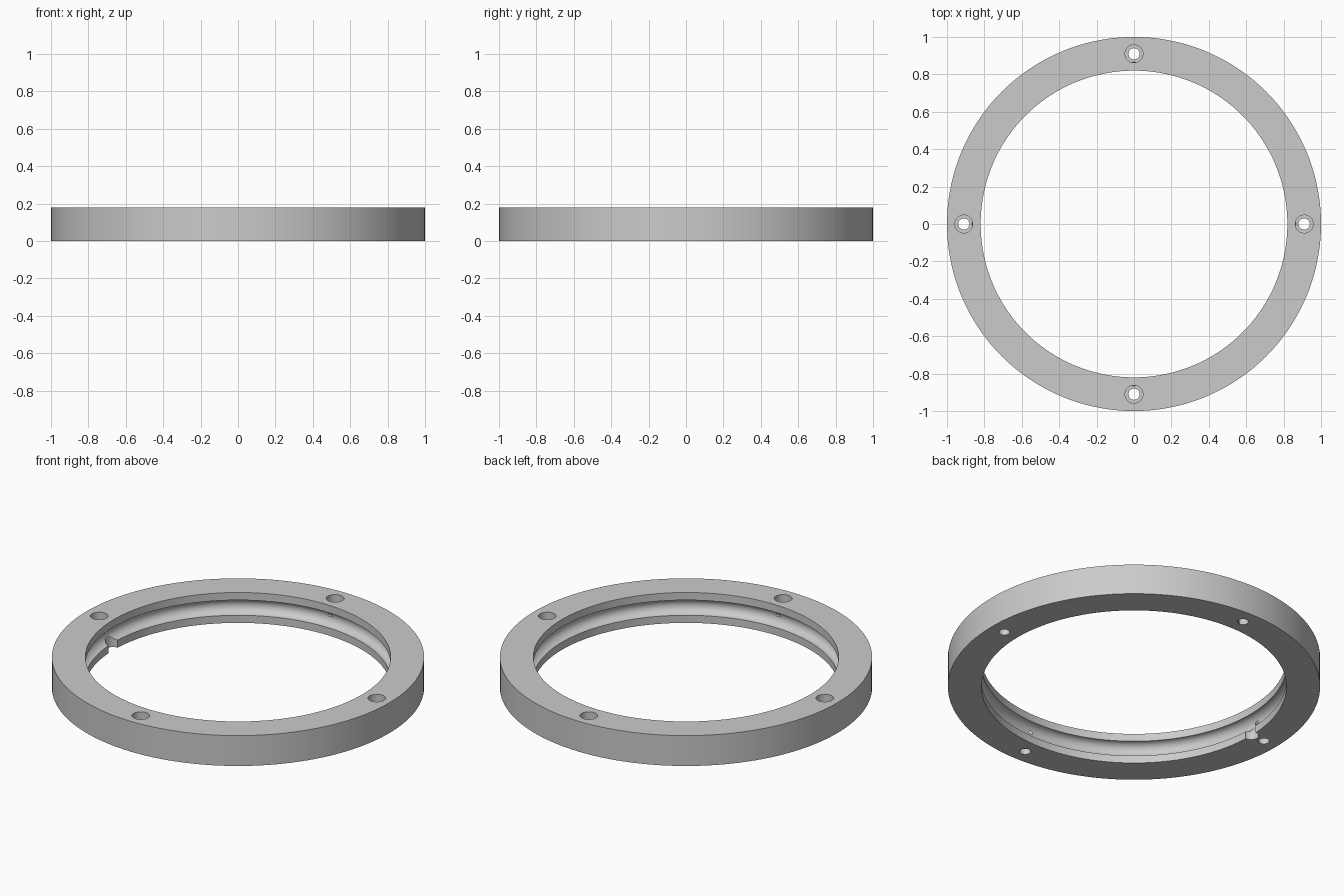
import bpy, bmesh, math

SEGMENTS = 144
HEIGHT = 0.18
OUTER, INNER = 1.0, 0.82
GROOVE = 0.045            # radius of the rounded inner groove
BOLT_CIRCLE = 0.91

if "Cube" in bpy.data.objects:
    bpy.data.objects.remove(bpy.data.objects["Cube"], do_unlink=True)

# Plain grey finish
grey = bpy.data.materials.new("plain_grey")
grey.use_nodes = True
colour = (0.6, 0.6, 0.6, 1)
grey.diffuse_color = colour
grey.node_tree.nodes["Principled BSDF"].inputs["Base Color"].default_value = colour


def add_object(name, bm):
    bmesh.ops.recalc_face_normals(bm, faces=bm.faces)
    mesh = bpy.data.meshes.new(name)
    bm.to_mesh(mesh)
    bm.free()
    mesh.materials.append(grey)
    obj = bpy.data.objects.new(name, mesh)
    bpy.context.collection.objects.link(obj)
    return obj


def lathe(name, profile):
    """Revolve a closed (radius, height) outline about z."""
    bm = bmesh.new()
    rings = []
    for i in range(SEGMENTS):
        a = 2 * math.pi * i / SEGMENTS
        rings.append([bm.verts.new((r * math.cos(a), r * math.sin(a), z))
                      for r, z in profile])
    for i, ring in enumerate(rings):
        following = rings[(i + 1) % SEGMENTS]
        for j in range(len(profile)):
            k = (j + 1) % len(profile)
            bm.faces.new((ring[j], following[j], following[k], ring[k]))
    return add_object(name, bm)


def drill(target, x, y, radius, bottom, top):
    """Cut a vertical round hole between two heights."""
    bm = bmesh.new()
    bmesh.ops.create_cone(bm, cap_ends=True, segments=32, radius1=radius,
                          radius2=radius, depth=top - bottom)
    bmesh.ops.translate(bm, verts=bm.verts, vec=(x, y, (top + bottom) / 2))
    cutter = add_object("hole_cutter", bm)
    cutter.hide_render = True
    cut = target.modifiers.new("hole", "BOOLEAN")
    cut.operation = "DIFFERENCE"
    cut.solver = "EXACT"
    cut.object = cutter
    bpy.ops.object.modifier_apply(modifier=cut.name)
    bpy.data.objects.remove(cutter, do_unlink=True)


# Ring body with a half-round groove around the inside wall
mid = HEIGHT / 2
steps = 14
arc = [(INNER + GROOVE * math.sin(math.pi * i / steps),
        mid + GROOVE * math.cos(math.pi * i / steps)) for i in range(steps + 1)]
outline = [(OUTER, 0), (OUTER, HEIGHT), (INNER, HEIGHT)] + arc + [(INNER, 0)]
ring = lathe("mounting_ring", outline)
bpy.ops.object.select_all(action="DESELECT")
ring.select_set(True)
bpy.context.view_layer.objects.active = ring

# Four counterbored screw holes
for x, y in ((1, 0), (0, 1), (-1, 0), (0, -1)):
    x, y = x * BOLT_CIRCLE, y * BOLT_CIRCLE
    drill(ring, x, y, 0.03, -0.1, HEIGHT + 0.1)
    drill(ring, x, y, 0.048, mid, HEIGHT + 0.1)

# Round notch through the lower lip, opening into the groove
drill(ring, -INNER, 0, 0.042, -0.1, mid)

bpy.ops.object.shade_smooth_by_angle(angle=math.radians(30))
